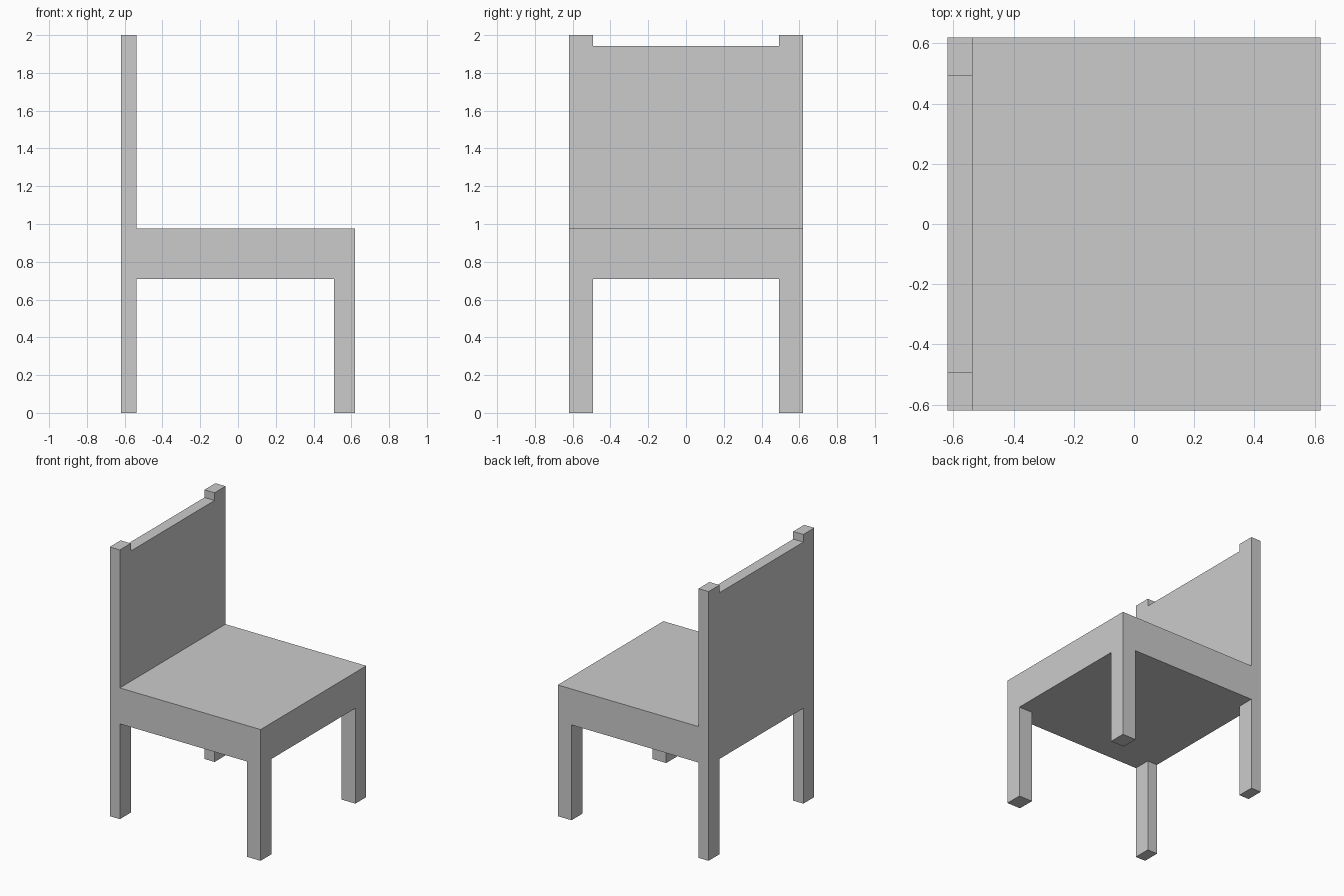
import bpy
import bmesh

if "Cube" in bpy.data.objects:
    bpy.data.objects.remove(bpy.data.objects["Cube"])

HALF = 0.62          # half width and half depth of the chair
BACK_X = -0.537      # front plane of the backrest
LEG_IN = 0.492       # inner side of legs and posts
SEAT_LOW, SEAT_TOP = 0.708, 0.975
PANEL_TOP, POST_TOP = 1.943, 2.0
FRONT_LEG_X = 0.507


def extrude_x(name, profile, x0, x1):
    """Extrude a closed (y, z) profile along x."""
    bm = bmesh.new()
    face = bm.faces.new([bm.verts.new((x0, y, z)) for y, z in profile])
    new = bmesh.ops.extrude_face_region(bm, geom=[face])["geom"]
    verts = [v for v in new if isinstance(v, bmesh.types.BMVert)]
    bmesh.ops.translate(bm, verts=verts, vec=(x1 - x0, 0, 0))
    bmesh.ops.recalc_face_normals(bm, faces=bm.faces)
    mesh = bpy.data.meshes.new(name)
    bm.to_mesh(mesh)
    bm.free()
    obj = bpy.data.objects.new(name, mesh)
    bpy.context.collection.objects.link(obj)
    return obj


def rect(y0, y1, z0, z1):
    return [(y0, z0), (y1, z0), (y1, z1), (y0, z1)]


# Back frame: rear legs, posts and flush panel in one mirrored outline
half = [(LEG_IN, SEAT_LOW), (LEG_IN, 0), (HALF, 0),
        (HALF, POST_TOP), (LEG_IN, POST_TOP), (LEG_IN, PANEL_TOP)]
outline = half + [(-y, z) for y, z in reversed(half)]
extrude_x("back_frame", outline, -HALF, BACK_X)

# Thick seat block
extrude_x("seat", rect(-HALF, HALF, SEAT_LOW, SEAT_TOP), BACK_X, HALF)

# Front legs
for side, y0, y1 in (("right", -HALF, -LEG_IN), ("left", LEG_IN, HALF)):
    extrude_x(f"front_leg_{side}", rect(y0, y1, 0, SEAT_LOW), FRONT_LEG_X, HALF)
